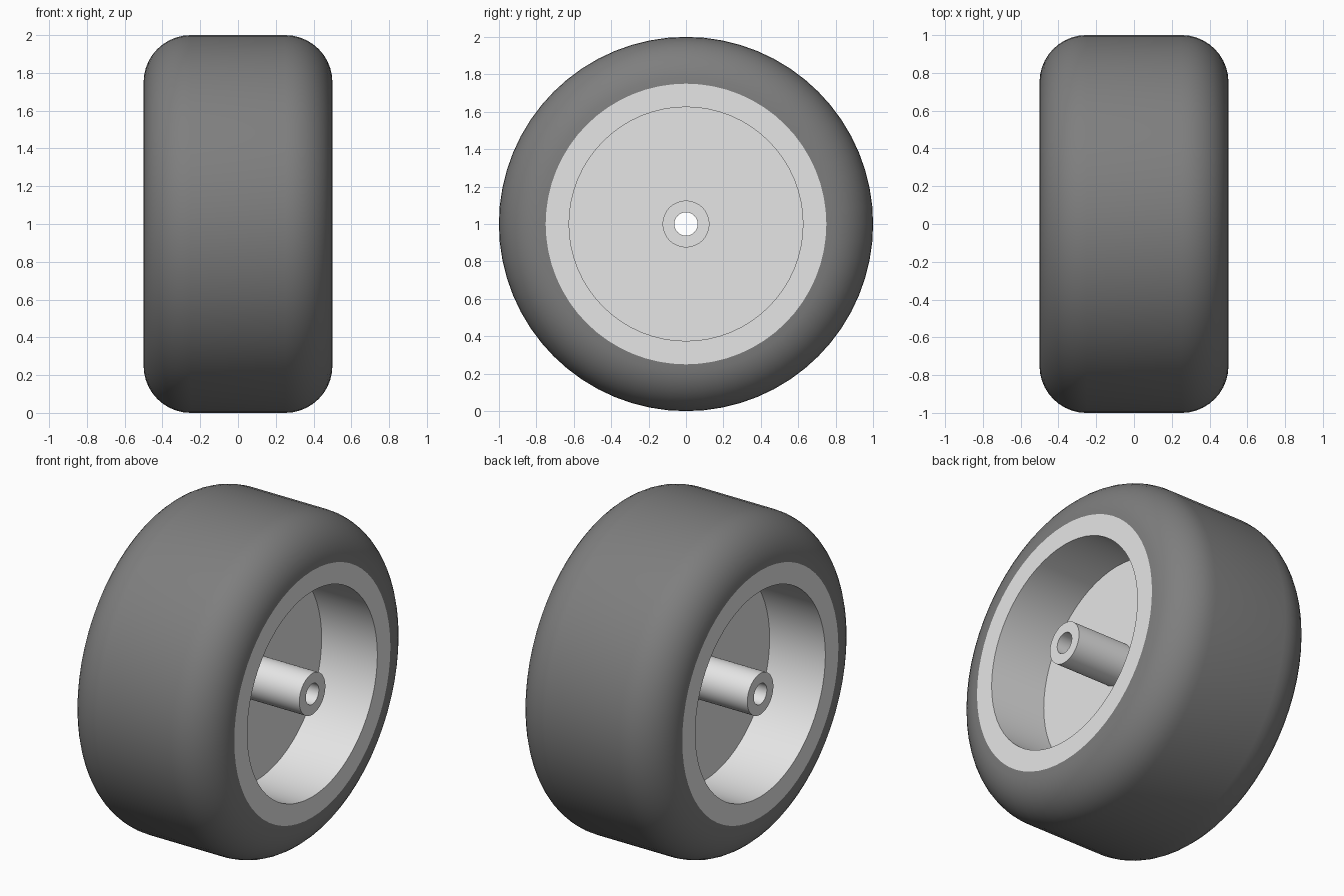
import bpy, bmesh
from math import sin, cos, pi, radians

cube = bpy.data.objects.get("Cube")
if cube:
    bpy.data.objects.remove(cube, do_unlink=True)

SEGMENTS = 64
HALF_WIDTH = 0.5
RIM_RADIUS = 0.75


def make_material(name, value):
    mat = bpy.data.materials.new(name)
    mat.use_nodes = True
    colour = (value, value, value, 1)
    mat.diffuse_color = colour
    mat.node_tree.nodes["Principled BSDF"].inputs["Base Color"].default_value = colour
    return mat


def lathe(name, profile, mat):
    """Spin a closed (x, radius) profile around the axle to make a solid ring."""
    bm = bmesh.new()
    rings = []
    for i in range(SEGMENTS):
        a = 2 * pi * i / SEGMENTS
        rings.append([bm.verts.new((x, r * sin(a), 1 + r * cos(a))) for x, r in profile])
    n = len(profile)
    for i, ring in enumerate(rings):
        after = rings[(i + 1) % SEGMENTS]
        for j in range(n):
            k = (j + 1) % n
            bm.faces.new((ring[j], ring[k], after[k], after[j]))
    bmesh.ops.recalc_face_normals(bm, faces=bm.faces)
    mesh = bpy.data.meshes.new(name)
    bm.to_mesh(mesh)
    bm.free()
    mesh.materials.append(mat)
    obj = bpy.data.objects.new(name, mesh)
    bpy.context.collection.objects.link(obj)
    bpy.ops.object.select_all(action="DESELECT")
    obj.select_set(True)
    bpy.context.view_layer.objects.active = obj
    bpy.ops.object.shade_smooth_by_angle(angle=radians(30))
    return obj


rubber = make_material("dark grey rubber", 0.21)
metal = make_material("light grey metal", 0.79)

# Tyre with rounded shoulders, seated on the rim
FILLET, STEPS = 0.25, 10
shoulder = [(0.25 + FILLET * cos(t), RIM_RADIUS + FILLET * sin(t))
            for t in (pi / 2 * s / STEPS for s in range(STEPS + 1))]
lathe("tyre", shoulder + [(-x, r) for x, r in reversed(shoulder)], rubber)

# One-piece wheel: rim, central web and bored hub
half = [(HALF_WIDTH, 0.0625), (HALF_WIDTH, 0.125), (0.125, 0.125),
        (0.125, 0.625), (HALF_WIDTH, 0.625), (HALF_WIDTH, RIM_RADIUS)]
lathe("wheel_rim_and_hub", half + [(-x, r) for x, r in reversed(half)], metal)
